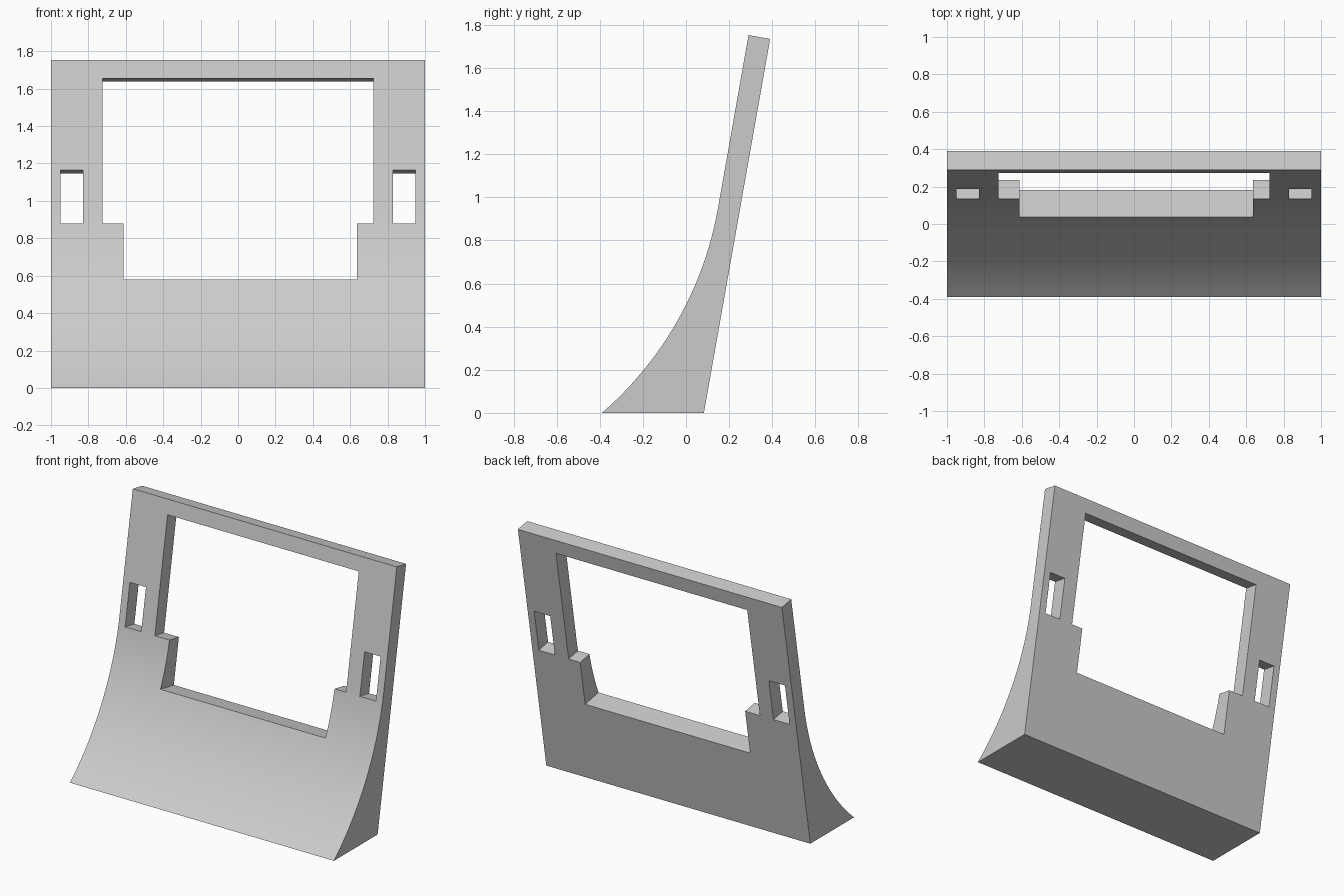
import bpy, bmesh, math
from mathutils import Vector

if "Cube" in bpy.data.objects:
    bpy.data.objects.remove(bpy.data.objects["Cube"])

TILT = math.radians(10)
UP = Vector((0, math.sin(TILT), math.cos(TILT)))       # along the sloped panel
THROUGH = Vector((0, math.cos(TILT), -math.sin(TILT)))  # front to back through it
TOP = Vector((0, 0.29, 1.753))                          # top front edge

grey = bpy.data.materials.new("light_grey")
grey.use_nodes = True
color = (0.6, 0.6, 0.6, 1)
grey.diffuse_color = color
grey.node_tree.nodes["Principled BSDF"].inputs["Base Color"].default_value = color


def prism(bm, points, depth):
    """Extrude a closed outline along the depth vector."""
    face = bm.faces.new([bm.verts.new(p) for p in points])
    result = bmesh.ops.extrude_face_region(bm, geom=[face], use_keep_orig=True)
    verts = [g for g in result["geom"] if isinstance(g, bmesh.types.BMVert)]
    bmesh.ops.translate(bm, verts=verts, vec=depth)


def make_object(name, bm):
    bmesh.ops.recalc_face_normals(bm, faces=bm.faces)
    mesh = bpy.data.meshes.new(name)
    bm.to_mesh(mesh)
    bm.free()
    mesh.materials.append(grey)
    obj = bpy.data.objects.new(name, mesh)
    bpy.context.collection.objects.link(obj)
    return obj


# Side profile: straight sloped panel that flares forward in a tangent arc
toe = Vector((0, -0.39, 0))
bend = TOP - UP * ((TOP.z - 0.95) / UP.z)
chord = bend - toe
half = math.atan2(chord.y, chord.z) - TILT
radius = chord.length / (2 * math.sin(half))
centre = bend - THROUGH * radius
STEPS = 24
arc = []
for i in range(STEPS + 1):
    a = TILT + 2 * half * (1 - i / STEPS)
    arc.append(centre + Vector((0, math.cos(a), -math.sin(a))) * radius)
profile = arc + [TOP, TOP + THROUGH * 0.102, Vector((0, 0.083, 0))]

bm = bmesh.new()
prism(bm, [p + Vector((-1, 0, 0)) for p in profile], Vector((2, 0, 0)))
panel = make_object("panel_frame", bm)


# Openings, cut square to the sloped panel; heights are those of the front edge
def front_y(z):
    if z > bend.z:
        return TOP.y - (TOP.z - z) * math.tan(TILT)
    return centre.y + math.sqrt(radius ** 2 - (z - centre.z) ** 2)


def opening(bm, outline):
    points = []
    for x, z in outline:
        on_front = Vector((0, front_y(z), z))
        flat = TOP + UP * (on_front - TOP).dot(UP)
        points.append(flat + Vector((x, 0, 0)) - THROUGH * 0.5)
    prism(bm, points, THROUGH)


bm = bmesh.new()
opening(bm, [(-0.725, 1.655), (-0.725, 0.88), (-0.613, 0.88), (-0.613, 0.58),
             (0.637, 0.58), (0.637, 0.88), (0.724, 0.88), (0.724, 1.655)])
for side in (-1, 1):
    inner, outer = side * 0.828, side * 0.95
    opening(bm, [(inner, 0.88), (outer, 0.88), (outer, 1.165), (inner, 1.165)])
cutter = make_object("opening_cutter", bm)
cutter.hide_render = True

cut = panel.modifiers.new("openings", "BOOLEAN")
cut.operation = "DIFFERENCE"
cut.solver = "EXACT"
cut.object = cutter

# Apply the cut, then smooth only the curved front
bpy.ops.object.select_all(action="DESELECT")
bpy.context.view_layer.objects.active = panel
panel.select_set(True)
bpy.ops.object.modifier_apply(modifier=cut.name)
bpy.data.objects.remove(cutter)
bpy.ops.object.shade_smooth_by_angle(angle=math.radians(20))
